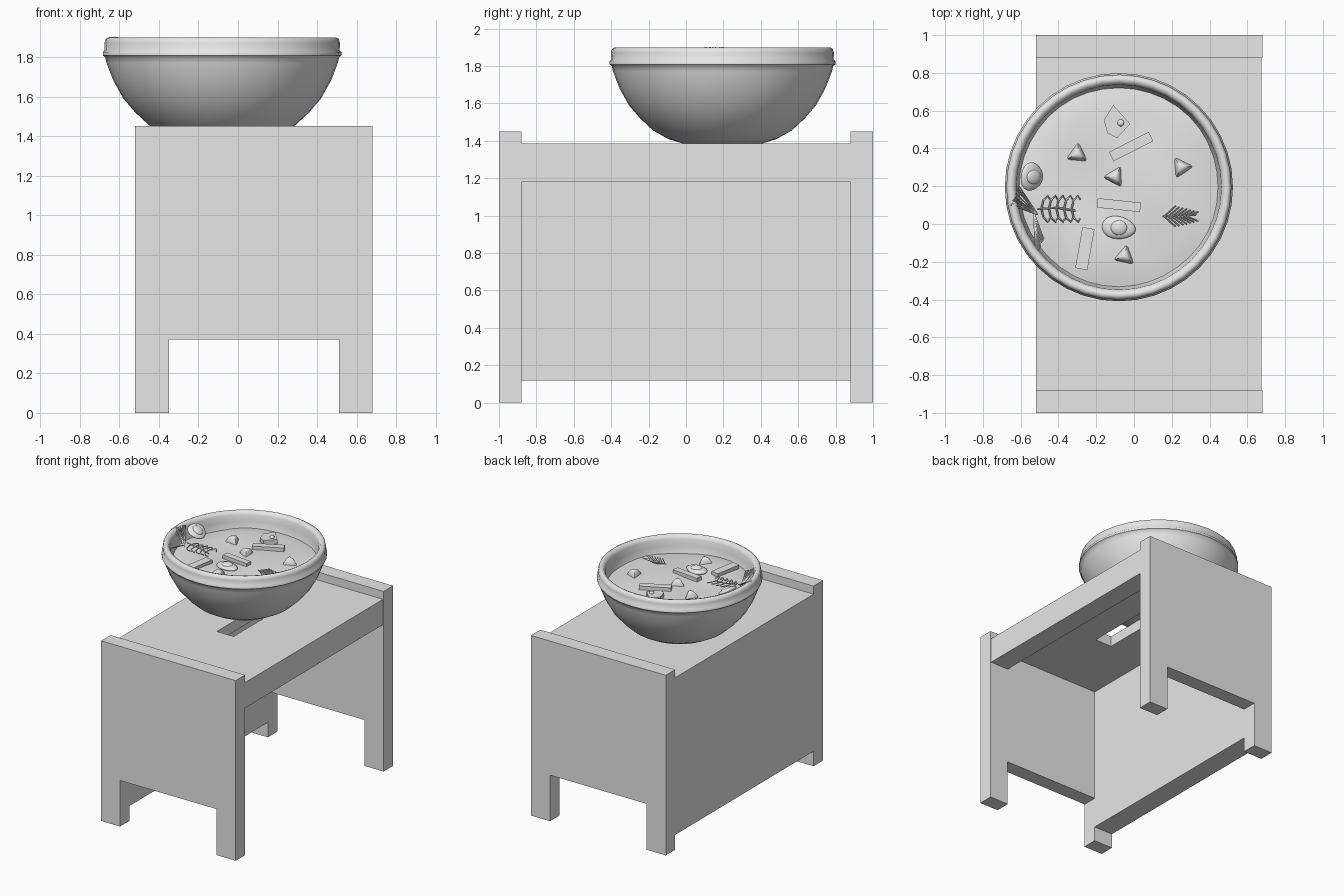
import bpy, bmesh, math, random
from mathutils import Vector, Matrix

random.seed(4)
if "Cube" in bpy.data.objects:
    bpy.data.objects.remove(bpy.data.objects["Cube"])

grey = bpy.data.materials.new("plain_grey")
grey.use_nodes = True
grey.diffuse_color = (0.8, 0.8, 0.8, 1)
grey.node_tree.nodes["Principled BSDF"].inputs["Base Color"].default_value = (0.8, 0.8, 0.8, 1)

CX, CY = -0.08, 0.195      # bowl axis
SOUP_Z = 1.785


def finish(name, bm, smooth=None):
    bmesh.ops.recalc_face_normals(bm, faces=bm.faces)
    me = bpy.data.meshes.new(name)
    bm.to_mesh(me)
    bm.free()
    ob = bpy.data.objects.new(name, me)
    bpy.context.collection.objects.link(ob)
    me.materials.append(grey)
    if smooth:
        bpy.ops.object.select_all(action='DESELECT')
        ob.select_set(True)
        bpy.context.view_layer.objects.active = ob
        bpy.ops.object.shade_smooth_by_angle(angle=math.radians(smooth))
    return ob


def extrude_outline(name, points, offset, smooth=None):
    bm = bmesh.new()
    face = bm.faces.new([bm.verts.new(p) for p in points])
    new = bmesh.ops.extrude_face_region(bm, geom=[face])["geom"]
    bmesh.ops.translate(bm, vec=offset, verts=[v for v in new if isinstance(v, bmesh.types.BMVert)])
    return finish(name, bm, smooth)


def box(name, low, high):
    x0, y0, z0 = low
    x1, y1, z1 = high
    pts = [(x0, y0, z0), (x1, y0, z0), (x1, y1, z0), (x0, y1, z0)]
    return extrude_outline(name, pts, (0, 0, z1 - z0))


def lathe(name, profile, segments=40, smooth=50):
    bm = bmesh.new()
    verts = [bm.verts.new((CX + r, CY, z)) for r, z in profile]
    edges = [bm.edges.new(pair) for pair in zip(verts, verts[1:])]
    bmesh.ops.spin(bm, geom=verts + edges, cent=(CX, CY, 0), axis=(0, 0, 1),
                   angle=math.tau, steps=segments, use_duplicate=False)
    bmesh.ops.remove_doubles(bm, verts=bm.verts, dist=0.0005)
    return finish(name, bm, smooth)


# Table ends with a leg cutout
for name, y in (("front_end_panel", -1), ("back_end_panel", 0.88)):
    outline = [(-0.52, 0), (-0.35, 0), (-0.35, 0.37), (0.51, 0.37),
               (0.51, 0), (0.68, 0), (0.68, 1.45), (-0.52, 1.45)]
    extrude_outline(name, [(x, y, z) for x, z in outline], (0, 0.12, 0))

# Table side wall and apron
box("side_wall", (-0.52, -0.88, 0.12), (-0.35, 0.88, 1.385))
box("side_apron", (0.51, -0.88, 1.18), (0.675, 0.88, 1.385))

# Table top with a slot in the middle
bm = bmesh.new()
xs, ys = (-0.35, 0.0, 0.15, 0.51), (-0.88, -0.27, 0.27, 0.88)
grid = [[bm.verts.new((x, y, 1.385)) for y in ys] for x in xs]
for i in range(3):
    for j in range(3):
        if (i, j) != (1, 1):
            bm.faces.new((grid[i][j], grid[i + 1][j], grid[i + 1][j + 1], grid[i][j + 1]))
new = bmesh.ops.extrude_face_region(bm, geom=bm.faces[:])["geom"]
bmesh.ops.translate(bm, vec=(0, 0, -0.085), verts=[v for v in new if isinstance(v, bmesh.types.BMVert)])
finish("table_top", bm)

# Bowl with a banded rim
lathe("bowl", [(0, 1.385), (0.21, 1.385), (0.29, 1.41), (0.37, 1.455), (0.44, 1.52), (0.5, 1.59),
               (0.55, 1.68), (0.585, 1.77), (0.592, 1.8), (0.604, 1.808), (0.604, 1.825), (0.594, 1.835),
               (0.596, 1.87), (0.59, 1.892), (0.575, 1.9), (0.555, 1.894), (0.543, 1.87),
               (0.54, 1.82), (0.525, 1.76), (0.45, 1.6), (0.3, 1.47), (0, 1.43)])

# Softly rippled soup surface
soup = lathe("soup_surface", [(r * 0.0535, SOUP_Z) for r in range(11)])
for v in soup.data.vertices:
    dx, dy = v.co.x - CX, v.co.y - CY
    v.co.z += 0.008 * math.sin(9 * dx + 2 * dy) * math.cos(8 * dy) - 0.02 * (math.hypot(dx, dy) / 0.535) ** 6


def pebble(name, center, size, angle=0, tilt=0, taper=0.0):
    bm = bmesh.new()
    bmesh.ops.create_uvsphere(bm, u_segments=20, v_segments=10, radius=1)
    turn = Matrix.Rotation(angle, 4, 'Z') @ Matrix.Rotation(tilt, 4, 'Y')
    for v in bm.verts:
        v.co.y *= 1 - taper * v.co.x
        v.co = turn @ Vector(a * b for a, b in zip(v.co, size)) + Vector(center)
    return finish(name, bm, 60)


# Egg halves, one leaning on the rim
for name, x, y, z, tilt, size in (("floating_egg", -0.08, -0.02, 0, 0, 0.09),
                                  ("leaning_egg", -0.54, 0.25, 0.055, 0.6, 0.07)):
    z += SOUP_Z + 0.008
    pebble(name + "_white", (x, y, z), (size, 0.06 if tilt == 0 else 0.075, 0.022), -0.15, tilt, 0.15)
    lift = Matrix.Rotation(tilt, 3, 'Y') @ Vector((0, 0, 0.014))
    pebble(name + "_yolk", Vector((x, y, z)) + lift, (0.045, 0.04, 0.018), 0, tilt)

# Rounded vegetable chunks
for i, (x, y, turn) in enumerate(((-0.3, 0.37, 2), (-0.1, 0.25, 1.6), (0.25, 0.3, 0.6), (-0.05, -0.17, 1.9))):
    bm = bmesh.new()
    bmesh.ops.create_cone(bm, cap_ends=True, segments=3, radius1=0.075, radius2=0.035, depth=0.06)
    bmesh.ops.bevel(bm, geom=bm.edges[:], offset=0.014, segments=2, affect='EDGES', profile=0.5)
    bmesh.ops.transform(bm, verts=bm.verts, matrix=Matrix.Translation((x, y, SOUP_Z + 0.015))
                        @ Matrix.Rotation(turn, 4, 'Z'))
    finish(f"vegetable_chunk_{i + 1}", bm, 40)

# Pointed slice with a bead
extrude_outline("pointed_slice", [(x, y, SOUP_Z - 0.01) for x, y in
                ((-0.11, 0.63), (-0.16, 0.55), (-0.14, 0.48), (-0.09, 0.455), (-0.02, 0.53))], (0, 0, 0.04))
pebble("slice_bead", (-0.07, 0.535, SOUP_Z + 0.033), (0.018, 0.018, 0.012))

# Flat strips
for i, (x, y, length, width, turn) in enumerate(((-0.015, 0.41, 0.235, 0.055, 27), (-0.08, 0.1, 0.23, 0.05, -6),
                                                 (-0.26, -0.13, 0.22, 0.065, 80))):
    strip = box(f"flat_strip_{i + 1}", (-length / 2, -width / 2, -0.012), (length / 2, width / 2, 0.018))
    strip.location = (x, y, SOUP_Z + 0.01)
    strip.rotation_euler = (0, 0, math.radians(turn))


def sprig(name, lines, radius=0.0035):
    curve = bpy.data.curves.new(name, 'CURVE')
    curve.dimensions = '3D'
    curve.bevel_depth = radius
    curve.bevel_resolution = 0
    curve.use_fill_caps = True
    for line in lines:
        spline = curve.splines.new('POLY')
        spline.points.add(len(line) - 1)
        for point, co in zip(spline.points, line):
            point.co = (*co, 1)
    ob = bpy.data.objects.new(name, curve)
    bpy.context.collection.objects.link(ob)
    curve.materials.append(grey)


# Floating feathery sprig
z = SOUP_Z + 0.015
stem = [(0.15, 0.04, z), (0.33, 0.05, z)]
needles = []
for i in range(7):
    x = 0.16 + i * 0.02
    for side in (1, -1):
        needles.append([(x, 0.04, z), (x + 0.06, 0.04 + side * (0.055 - i * 0.005), z + 0.008)])
sprig("floating_sprig", [stem] + needles)

# Curly leaf with hooked lobes
lobes = [[(-0.51, 0.08, z + 0.03), (-0.4, 0.085, z + 0.01), (-0.31, 0.07, z)]]
for i in range(5):
    x = -0.49 + i * 0.04
    for side in (1, -1):
        lobes.append([(x, 0.08, z + 0.01), (x + 0.01, 0.08 + side * 0.045, z + 0.012),
                      (x + 0.035, 0.08 + side * 0.07, z + 0.01), (x + 0.045, 0.08 + side * 0.05, z)])
sprig("curly_leaf", lobes, 0.005)

# Two feathery fans propped on the rim
for name, tip, base in (("upper_fan", (-0.63, 0.15), (-0.51, 0.05)), ("lower_fan", (-0.5, -0.13), (-0.53, 0.06))):
    fan = []
    for i in range(9):
        spread = (i - 4) * 0.011
        fan.append([(*base, z + 0.01), (tip[0] + spread * 0.5, tip[1] + spread + random.uniform(-0.01, 0.01),
                                        1.9 if name == "upper_fan" else 1.87)])
    sprig(name, fan)
